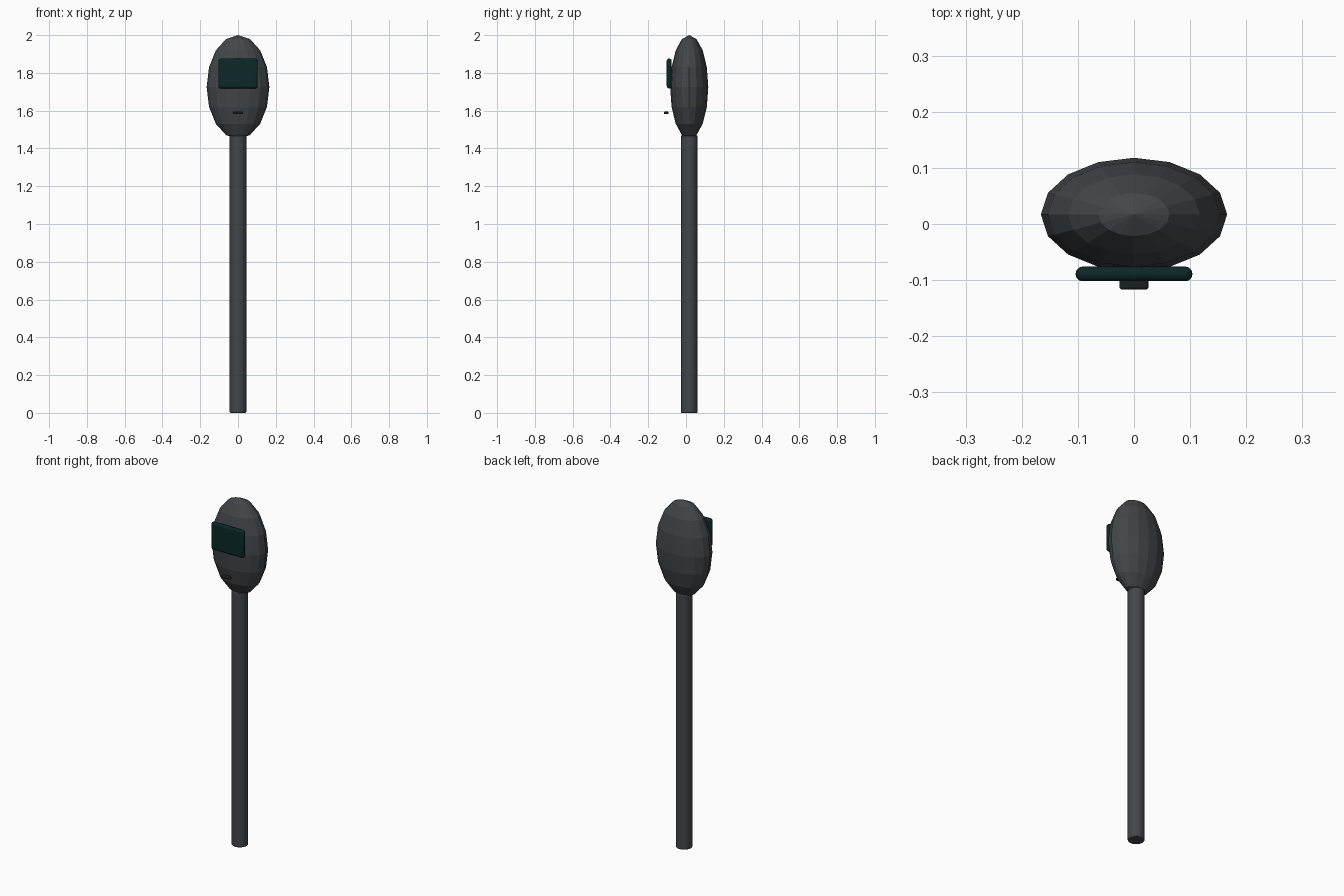
import bpy
import math

if "Cube" in bpy.data.objects:
    bpy.data.objects.remove(bpy.data.objects["Cube"])


def material(name, rgb):
    m = bpy.data.materials.new(name)
    m.diffuse_color = (*rgb, 1)
    m.use_nodes = True
    m.node_tree.nodes["Principled BSDF"].inputs["Base Color"].default_value = m.diffuse_color
    return m


def finish(obj, name, mat, bevel=0, segments=3, smooth=True):
    obj.name = name
    obj.data.materials.append(mat)
    bpy.ops.object.transform_apply(location=False, rotation=False, scale=True)
    if bevel:
        b = obj.modifiers.new("rounding", 'BEVEL')
        b.width = bevel
        b.segments = segments
        b.limit_method = 'ANGLE'
        b.angle_limit = math.radians(40)
    if smooth:
        bpy.ops.object.shade_smooth_by_angle(angle=math.radians(35))
    return obj


def box(name, x, y, z, mat, bevel):
    """Rounded box from (min, max) pairs."""
    ranges = (x, y, z)
    bpy.ops.mesh.primitive_cube_add(size=1, location=[sum(r) / 2 for r in ranges])
    obj = bpy.context.object
    obj.scale = [r[1] - r[0] for r in ranges]
    return finish(obj, name, mat, bevel)


grey = material("dark grey metal", (0.055, 0.062, 0.068))
glass = material("dark teal glass", (0.004, 0.020, 0.020))
black = material("slot black", (0.012, 0.014, 0.015))
AXIS_Y = 0.017

# Post
bpy.ops.mesh.primitive_cylinder_add(vertices=16, radius=0.044, depth=1.47,
                                    location=(0, AXIS_Y, 0.735))
finish(bpy.context.object, "post", grey, 0.005, 2)

# Low-poly egg-shaped head
bpy.ops.mesh.primitive_uv_sphere_add(segments=16, ring_count=8, radius=1,
                                     location=(0, AXIS_Y, 1.725))
bpy.context.object.scale = (0.166, 0.101, 0.275)
finish(bpy.context.object, "head", grey, smooth=False)

# Display and coin slot on the front
box("display", (-0.104, 0.104), (-0.102, -0.076), (1.718, 1.876), glass, 0.012)
box("coin_slot", (-0.026, 0.026), (-0.117, -0.092), (1.582, 1.595), black, 0.005)
